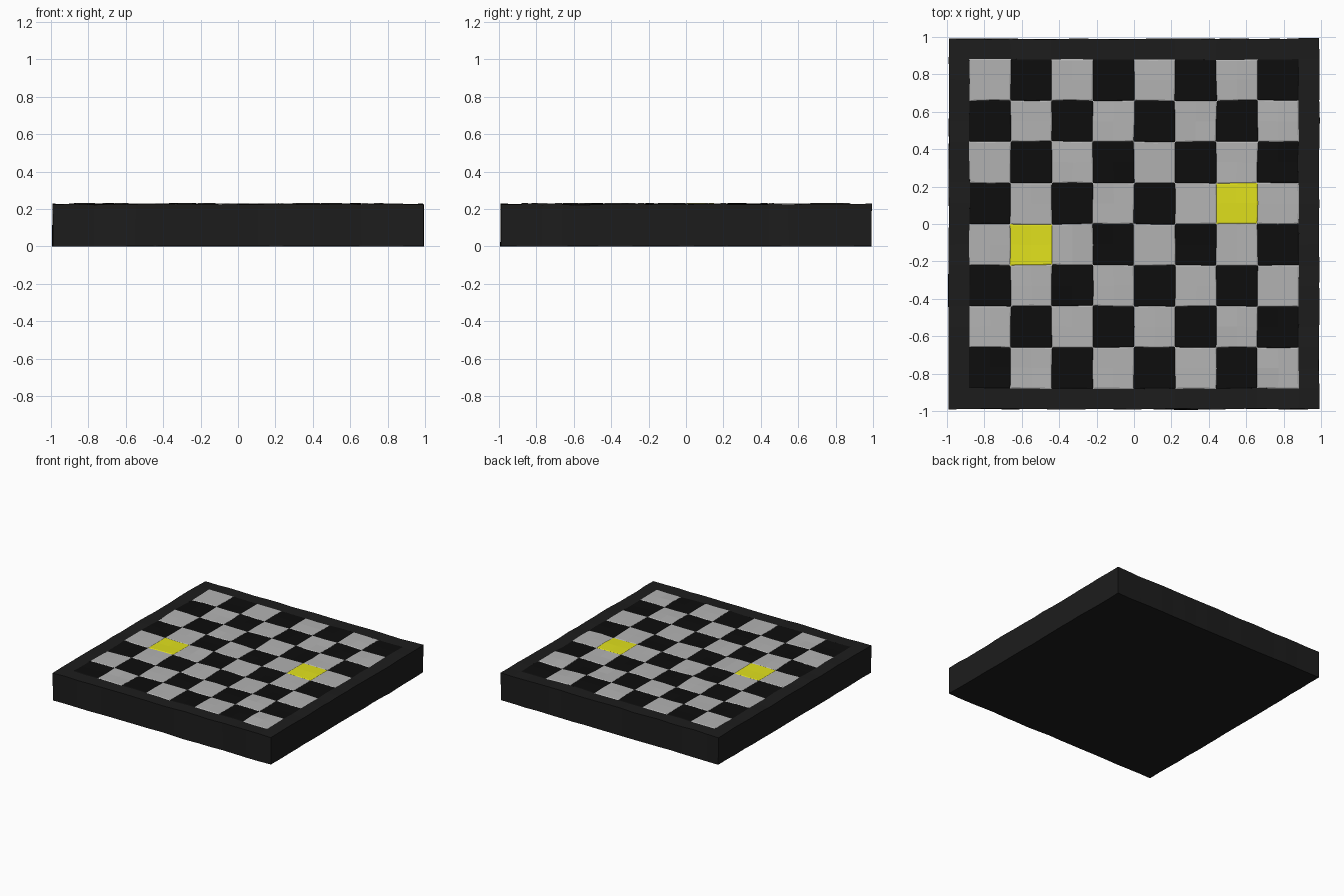
import bpy, bmesh
from mathutils import Vector, noise

if "Cube" in bpy.data.objects:
    bpy.data.objects.remove(bpy.data.objects["Cube"])

N = 8
CELL = 0.22          # one square of the board
HALF = 0.99          # half width of the board
TOP = 0.225          # height of the playing surface
PLAY = N * CELL / 2


def wobble(p, amount=0.006):
    # gentle hand-cut irregularity, the same for neighbouring parts
    return p + noise.noise_vector(p * 6.0 + Vector((3.1, 7.7, 1.3))) * amount


def material(name, rgb):
    m = bpy.data.materials.new(name)
    m.diffuse_color = (*rgb, 1)
    m.use_nodes = True
    m.node_tree.nodes["Principled BSDF"].inputs["Base Color"].default_value = m.diffuse_color
    return m


def finish(name, bm, mat):
    for v in bm.verts:
        v.co = wobble(v.co)
        v.co.z = max(v.co.z, 0)
    bmesh.ops.recalc_face_normals(bm, faces=bm.faces)
    me = bpy.data.meshes.new(name)
    bm.to_mesh(me)
    bm.free()
    ob = bpy.data.objects.new(name, me)
    bpy.context.collection.objects.link(ob)
    me.materials.append(mat)
    return ob


# Board body: gridded slab with a shallow recess for the squares
bm = bmesh.new()
segs = 2 * N + 2
bmesh.ops.create_grid(bm, x_segments=segs, y_segments=segs, size=HALF)
ret = bmesh.ops.extrude_face_region(bm, geom=bm.faces[:], use_keep_orig=True)
up = [g for g in ret["geom"] if isinstance(g, bmesh.types.BMVert)]
bmesh.ops.translate(bm, verts=up, vec=(0, 0, TOP))
inner = [f for f in bm.faces
         if f.calc_center_median().z > TOP - 0.01
         and max(abs(f.calc_center_median().x), abs(f.calc_center_median().y)) < PLAY]
ret = bmesh.ops.extrude_face_region(bm, geom=inner)
low = [g for g in ret["geom"] if isinstance(g, bmesh.types.BMVert)]
bmesh.ops.delete(bm, geom=[f for f in inner if f.is_valid], context='FACES')
bmesh.ops.translate(bm, verts=low, vec=(0, 0, -0.02))
finish("board_frame", bm, material("frame_black", (0.012, 0.012, 0.012)))


def square(bm, i, j):
    # one square: gridded top with a small chamfered skirt going into the recess
    cx, cy = -PLAY + (i + 0.5) * CELL, -PLAY + (j + 0.5) * CELL
    h = CELL / 2
    stops = [-h, -h + 0.006, 0, h - 0.006, h]
    grid = [[bm.verts.new((cx + x, cy + y,
                           TOP + (0.003 if max(abs(x), abs(y)) < h - 0.001 else 0)))
             for y in stops] for x in stops]
    for a in range(4):
        for b in range(4):
            bm.faces.new((grid[a][b], grid[a + 1][b], grid[a + 1][b + 1], grid[a][b + 1]))


# Squares, grouped by colour
marked = {(1, 3), (6, 4)}
groups = {
    "marked_squares": ((0.75, 0.75, 0.012), lambda i, j: (i, j) in marked),
    "dark_squares": ((0.004, 0.004, 0.004),
                     lambda i, j: (i + j) % 2 == 0 and (i, j) not in marked),
    "light_squares": ((0.45, 0.45, 0.45), lambda i, j: (i + j) % 2 == 1),
}
for name, (rgb, test) in groups.items():
    bm = bmesh.new()
    for i in range(N):
        for j in range(N):
            if test(i, j):
                square(bm, i, j)
    ob = finish(name, bm, material(name + "_colour", rgb))
    for f in ob.data.polygons:
        if f.normal.z < 0:
            f.flip()
